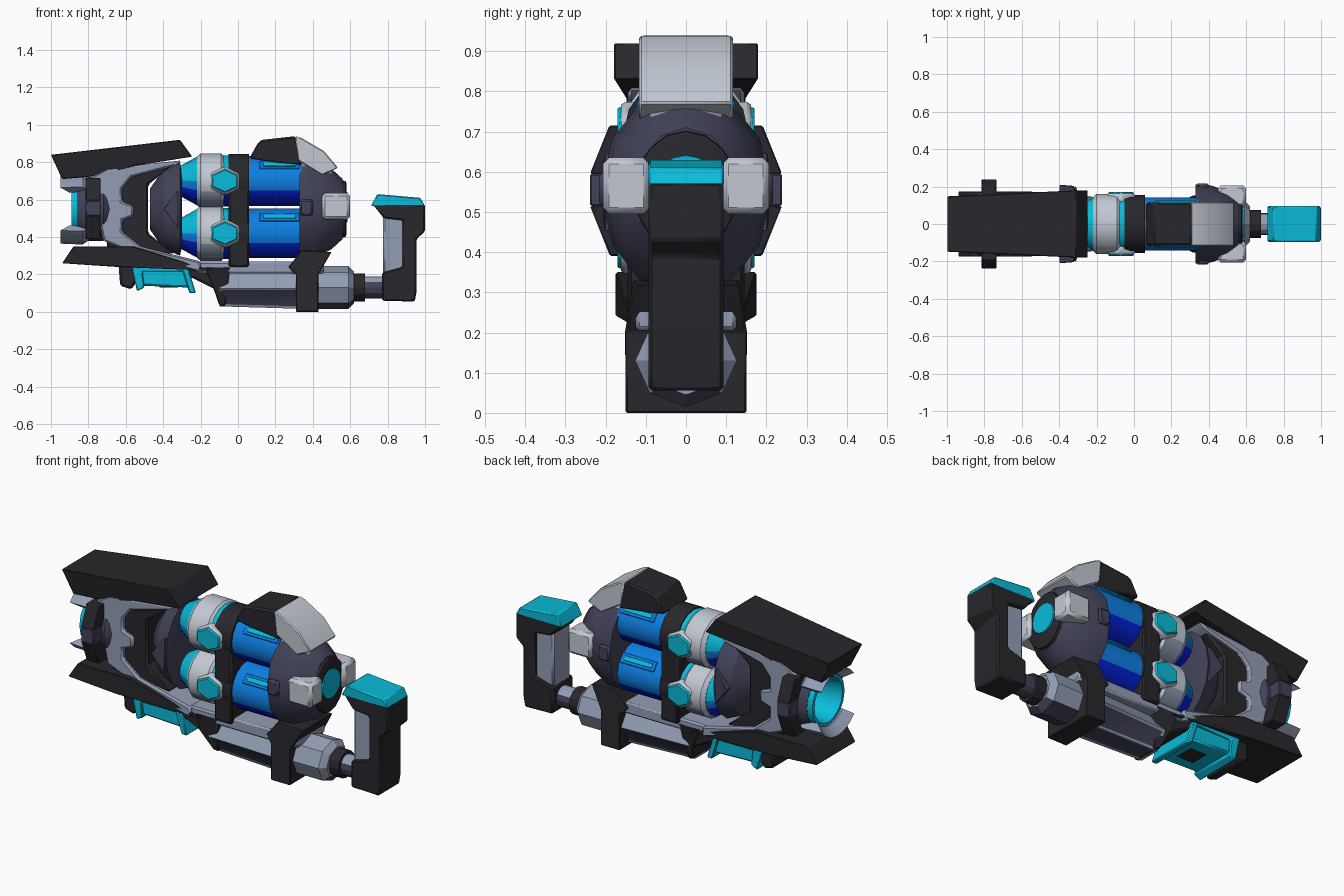
import bpy, bmesh
from math import sin, cos, pi, radians
from mathutils import Matrix

cube = bpy.data.objects.get("Cube")
if cube:
    bpy.data.objects.remove(cube, do_unlink=True)


def material(name, *rgb):
    m = bpy.data.materials.new(name)
    m.use_nodes = True
    m.diffuse_color = (*rgb, 1)
    bsdf = next(n for n in m.node_tree.nodes if n.type == 'BSDF_PRINCIPLED')
    bsdf.inputs["Base Color"].default_value = (*rgb, 1)
    return m


DARK = material("charcoal", .021, .021, .026)
NAVY = material("navy grey", .055, .055, .1)
SLATE = material("slate", .29, .34, .46)
LIGHT = material("light grey", .54, .58, .65)
CYAN = material("cyan", .003, .5, .7)
BLUE = material("blue", .004, .21, .76)
DEEP = material("deep blue", .001, .015, .72)


def finish(name, bm, mats, rule=None, bevel=0):
    """Turn a bmesh into an object; rule(face) picks the material slot."""
    bmesh.ops.recalc_face_normals(bm, faces=bm.faces)
    bm.normal_update()
    if rule:
        for f in bm.faces:
            f.material_index = rule(f)
    me = bpy.data.meshes.new(name)
    bm.to_mesh(me)
    bm.free()
    for m in mats:
        me.materials.append(m)
    ob = bpy.data.objects.new(name, me)
    bpy.context.collection.objects.link(ob)
    if bevel:
        mod = ob.modifiers.new("Bevel", 'BEVEL')
        mod.width, mod.segments, mod.limit_method = bevel, 1, 'ANGLE'
    bpy.ops.object.select_all(action='DESELECT')
    ob.select_set(True)
    bpy.context.view_layer.objects.active = ob
    bpy.ops.object.shade_smooth_by_angle(angle=radians(28))
    return ob


def prism(name, pts, y0, y1, mat, bevel=.01, shape=None):
    """Extrude an x-z outline from y0 to y1; shape(x, z) scales the width."""
    bm = bmesh.new()
    k = shape or (lambda x, z: 1)
    rows = [[bm.verts.new((x, y * k(x, z), z)) for x, z in pts] for y in (y0, y1)]
    n = len(pts)
    for row in rows:
        bm.faces.new(row)
    for i in range(n):
        j = (i + 1) % n
        bm.faces.new((rows[0][i], rows[0][j], rows[1][j], rows[1][i]))
    return finish(name, bm, [mat], bevel=bevel)


def block(name, x0, x1, y0, y1, z0, z1, mat, bevel=.01, shape=None):
    return prism(name, [(x0, z0), (x1, z0), (x1, z1), (x0, z1)], y0, y1, mat, bevel, shape)


def turn(name, prof, cz, mats, n=16, sy=1, rule=None, arc=None, loop=False, inset=0):
    """Sweep an (x, radius) profile about a lengthwise axis at height cz."""
    bm = bmesh.new()
    a0, a1 = arc or (0, 2 * pi)
    steps = n + 1 if arc else n
    rings = []
    for i in range(steps):
        a = a0 + (a1 - a0) * i / n
        rings.append([bm.verts.new((x, r * cos(a) * sy, cz + r * sin(a))) for x, r in prof])
    m = len(prof)
    for i in range(n):
        p, q = rings[i], rings[(i + 1) % steps]
        for j in range(m if loop else m - 1):
            k = (j + 1) % m
            bm.faces.new((p[j], p[k], q[k], q[j]))
    if arc:
        bm.faces.new(rings[0])
        bm.faces.new(rings[-1])
    elif not loop:
        bm.faces.new([r[0] for r in rings])
        bm.faces.new([r[-1] for r in rings])
    if inset:
        bmesh.ops.recalc_face_normals(bm, faces=bm.faces)
        low = [f for f in bm.faces if f.normal.z < -.3 and f.calc_area() > .02]
        bmesh.ops.inset_individual(bm, faces=low, thickness=inset, depth=-.004)
        rule = lambda f: int(f in low)
    return finish(name, bm, mats, rule)


def by_height(hi, lo):
    """Slot 0 for faces turned up, 1 for the sides, 2 for faces turned down."""
    return lambda f: 0 if f.normal.z > hi else 1 if f.normal.z > lo else 2


MID = .55

# Front shrouds
prism("top_shroud", [(-1, .84), (-.31, .92), (-.245, .83), (-.56, .78), (-.71, .73), (-.94, .71)],
      -1, 1, DARK, .004, lambda x, z: (.16 if z < .8 else .18) - .045 * max(0, -x - .3))
prism("bottom_shroud", [(-.88, .35), (-.56, .35), (-.2, .24), (-.13, .22), (-.64, .24), (-.94, .26)],
      -1, 1, DARK, .004, lambda x, z: .175 if x < -.5 else .14)

# Front body, side frame and the long lower rail
prism("front_core", [(-.72, .74), (-.33, .8), (-.48, .68), (-.48, .42), (-.34, .31), (-.7, .34)],
      -.125, .125, DARK)
prism("side_frame", [(-.79, .72), (-.7, .77), (-.3, .81), (-.34, .78), (-.57, .72), (-.62, .66),
                     (-.62, .59), (-.56, .57), (-.56, .51), (-.62, .49), (-.62, .43), (-.52, .35),
                     (-.2, .27), (-.2, .21), (-.6, .33), (-.72, .38)], -.145, .145, SLATE)
block("lower_rail", -.22, .46, -.126, .126, .205, .27, SLATE)

# Muzzle
turn("muzzle_collar", [(-.86, .15), (-.82, .17), (-.72, .17), (-.68, .14), (-.68, .1), (-.86, .14)],
     MID, [NAVY], loop=True)
turn("muzzle_liner", [(-.89, .145), (-.84, .15), (-.74, .115), (-.72, .02), (-.74, .02), (-.75, .1),
                      (-.89, .125)], MID, [CYAN], loop=True)
turn("muzzle_plug", [(-.735, .06), (-.745, .05)], MID, [NAVY])
turn("muzzle_base", [(-.72, .12), (-.6, .12)], MID, [NAVY])
for label, a in (("top", pi / 2), ("bottom", -pi / 2)):
    turn(label + "_muzzle_claw", [(-.95, .185), (-.83, .19), (-.8, .17), (-.83, .145), (-.9, .14)],
         MID, [SLATE], n=6, arc=(a - .9, a + .9), loop=True)
for label, s in (("left", 1), ("right", -1)):
    for part, z0, z1, mat in (("lower", .39, .515, DARK), ("middle", .515, .595, NAVY),
                              ("upper", .595, .715, DARK)):
        block(f"{label}_{part}_muzzle_fin", -.815, -.735, s * .5, s, z0, z1, mat, .004,
              lambda x, z: .255 - .4 * abs(z - .555))
    prism(label + "_plate_fin", [(-.4, .55), (-.32, .45), (-.32, .65)], s * .14, s * .21, NAVY, .004,
          lambda x, z: 1 if x < -.35 else .97)

# Dished plate ahead of the cells
turn("cell_plate", [(-.47, .11), (-.4, .21), (-.31, .25), (-.3, .2)], MID, [NAVY], sy=.8)

# Two power cells
for label, cz in (("upper", .7), ("lower", .42)):
    turn(label + "_cell_cone", [(-.31, .08), (-.21, .135), (-.03, .137)], cz, [CYAN, BLUE, DEEP],
         sy=1.08, rule=by_height(.1, -.35))
    turn(label + "_cell_band", [(-.22, .13), (-.2, .147), (-.09, .147), (-.07, .13)], cz,
         [LIGHT, LIGHT, SLATE], sy=1.1, rule=by_height(.3, -.45))
    turn(label + "_cell_strap", [(-.05, .143), (.06, .143)], cz, [DARK], sy=1.08)
    turn(label + "_cell", [(.04, .133), (.34, .133)], cz, [BLUE, BLUE, DEEP], sy=1.06,
         rule=by_height(.3, -.35))
    for side, s in (("left", 1), ("right", -1)):
        name = side + "_" + label

        def hexagon(w, h):
            return [(-.07 + w * cos(pi * (i + .5) / 3), cz + h * sin(pi * (i + .5) / 3))
                    for i in range(6)]
        prism(name + "_button_frame", hexagon(.09, .078), s * .1, s * .162, LIGHT)
        prism(name + "_button", hexagon(.08, .063), s * .1, s * .171, CYAN, .006)
        place = (Matrix.Translation((0, s * .107, cz + .087))
                 @ Matrix.Rotation(-s * radians(50), 4, 'X'))
        rim = block(name + "_slot_rim", .115, .33, -.028, .028, -.008, .002, BLUE, .003)
        slot = block(name + "_slot", .135, .31, -.013, .013, -.003, .005, CYAN, .002)
        rim.matrix_world = slot.matrix_world = place
block("strap_bridge", -.05, .06, -.145, .145, .24, .75, DARK)

# Rear housing
turn("rear_housing", [(.33, .265), (.42, .255), (.5, .215), (.56, .16)], MID, [SLATE, NAVY, NAVY],
     n=12, sy=.8, rule=by_height(.75, -.3))
turn("rear_disc", [(.54, .155), (.575, .15), (.58, .135)], MID, [DARK], sy=.85)
turn("rear_light", [(.57, .085), (.586, .08)], .56, [CYAN])
prism("top_hump", [(.06, .82), (.11, .91), (.13, .92), (.31, .94), (.34, .78)], -.115, .115, DARK)
prism("top_guard", [(.305, .94), (.34, .93), (.46, .86), (.535, .77), (.45, .73), (.32, .81)],
      -.117, .117, LIGHT, .006)
for label, s in (("left", 1), ("right", -1)):
    block(label + "_rear_pad", .45, .6, s * .09, s * .207, .495, .635, LIGHT, .016)
    block(label + "_latch", .33, .4, s * .12, s * .217, .515, .6, NAVY)

# Underside grip
prism("grip_mount", [(-.64, .27), (-.63, .14), (-.57, .12), (-.53, .18), (-.24, .18), (-.12, .12),
                     (-.12, .24)], -.12, .12, DARK)
prism("grip_panel", [(-.55, .245), (-.27, .245), (-.25, .13), (-.52, .14)], -.125, .125, CYAN)
prism("grip_rim", [(-.57, .25), (-.27, .25), (-.225, .1), (-.26, .1), (-.295, .215), (-.51, .215),
                   (-.5, .13), (-.54, .11)], -.138, .138, CYAN, .006)
block("grip_slot", -.42, -.32, -.05, .05, .13, .138, DARK, 0)

# Lower stock
prism("stock_cap", [(-.18, .24), (-.14, .15), (-.1, .035), (-.07, .03), (-.04, .24)],
      -1, 1, DARK, .006, lambda x, z: .13 if z > .1 else .08)
turn("stock_barrel", [(-.1, .11), (.33, .125)], .125, [SLATE, NAVY], n=6, sy=1.1, inset=.018)
prism("stock_collar", [(.31, 0), (.43, 0), (.43, .2), (.5, .32), (.34, .33), (.27, .24), (.31, .2)],
      -1, 1, DARK, .004, lambda x, z: .15 if z < .21 else .132)
turn("stock_end", [(.42, .115), (.59, .115), (.62, .085)], .13, [SLATE, SLATE, NAVY], n=8, sy=1.1,
     rule=by_height(.3, -.6))
turn("stock_ring", [(.6, .075), (.68, .075)], .13, [DARK], n=12)
turn("stock_tube", [(.67, .058), (.8, .058)], .13, [SLATE, NAVY, NAVY], n=12,
     rule=by_height(.4, -.3))

# Rear handle
prism("handle", [(.77, .06), (.945, .055), (.955, .11), (.955, .39), (1, .43), (1, .575), (.72, .575),
                 (.78, .5), (.88, .49), (.88, .24), (.77, .21)], -.093, .093, DARK, .008)
block("handle_lining", .775, .9, -.075, .075, .19, .52, SLATE)
prism("handle_pad", [(.71, .565), (.745, .63), (.975, .61), (1, .565)], -.095, .095, CYAN, .006)
